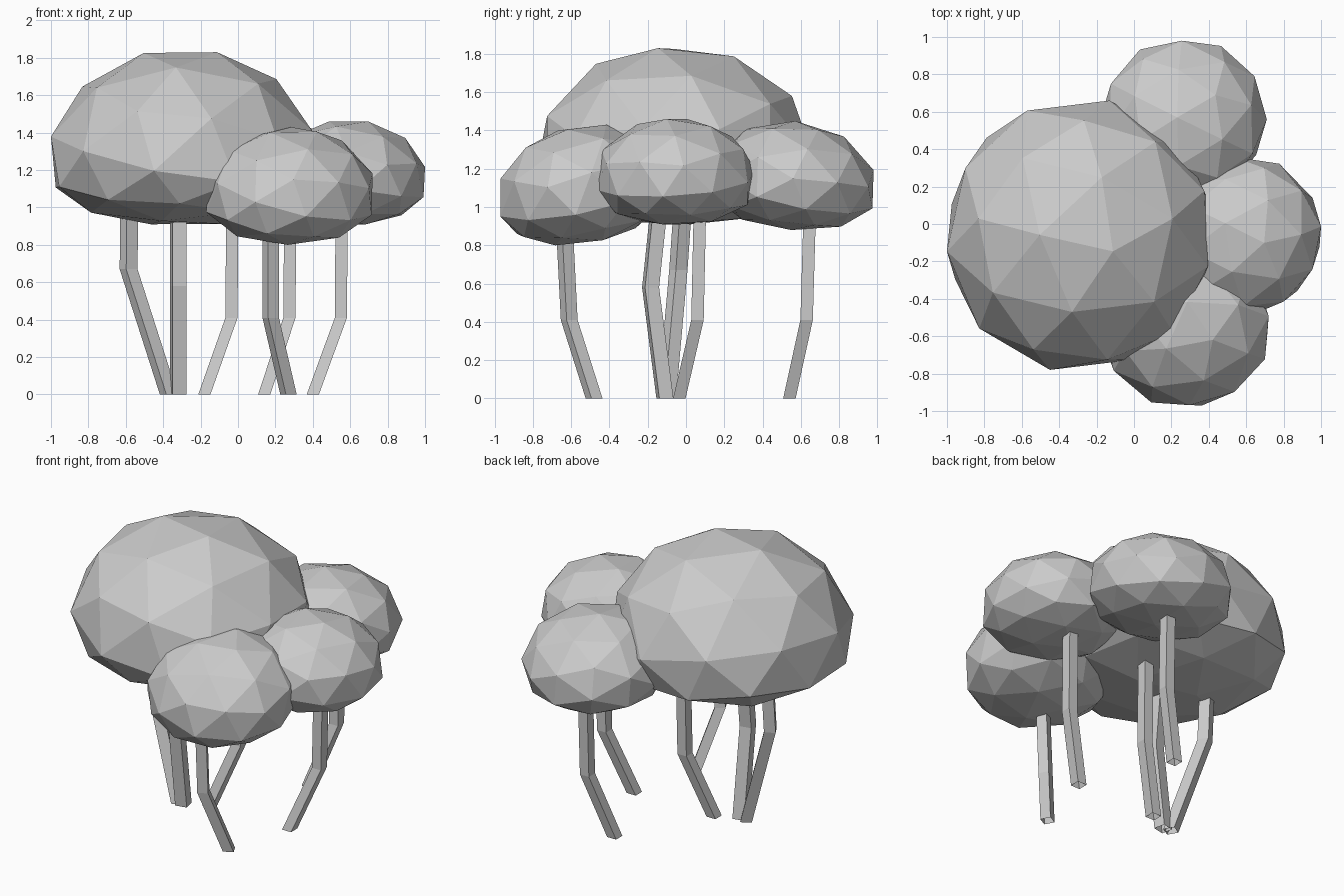
import bpy
import bmesh
from math import radians
from mathutils import Euler, Matrix, Vector

if "Cube" in bpy.data.objects:
    bpy.data.objects.remove(bpy.data.objects["Cube"], do_unlink=True)

grey = bpy.data.materials.new("plain_grey")
grey.use_nodes = True
grey.diffuse_color = (0.6, 0.6, 0.6, 1)
grey.node_tree.nodes["Principled BSDF"].inputs["Base Color"].default_value = grey.diffuse_color


def finish(name, bm):
    mesh = bpy.data.meshes.new(name)
    bm.to_mesh(mesh)
    bm.free()
    mesh.materials.append(grey)
    obj = bpy.data.objects.new(name, mesh)
    bpy.context.collection.objects.link(obj)


def foliage(name, low, high, turn, squash, lean=0):
    """Faceted ball with a flattened underside, fitted to a box."""
    bm = bmesh.new()
    bmesh.ops.create_icosphere(bm, subdivisions=2, radius=1)
    bm.transform(Euler([radians(a) for a in turn]).to_matrix().to_4x4())
    for v in bm.verts:
        if v.co.z < 0:
            v.co.z = -squash * abs(v.co.z) ** 0.75
        v.co.z += lean * v.co.y
    # Stretch each axis to the wanted limits
    for i in range(3):
        values = [v.co[i] for v in bm.verts]
        bottom, size = min(values), max(values) - min(values)
        for v in bm.verts:
            v.co[i] = low[i] + (v.co[i] - bottom) / size * (high[i] - low[i])
    finish(name, bm)


def trunk(name, foot, knee, top, yaw=0, width=0.065):
    """Bent square tube, open at the ground."""
    bm = bmesh.new()
    spin = Matrix.Rotation(radians(yaw), 3, "Z")
    h = width / 2
    corners = [spin @ Vector(c) for c in ((-h, -h, 0), (h, -h, 0), (h, h, 0), (-h, h, 0))]
    rings = [[bm.verts.new(Vector(p) + c) for c in corners] for p in (foot, knee, top)]
    for a, b in zip(rings, rings[1:]):
        for i in range(4):
            j = (i + 1) % 4
            bm.faces.new((a[i], a[j], b[j], b[i]))
    bm.faces.new(rings[-1])
    finish(name, bm)


# Crown: one large clump and three small ones
foliage("large_foliage", (-1, -0.78, 0.91), (0.42, 0.66, 1.83), (12, 10, 25), 0.55)
foliage("front_foliage", (-0.17, -0.97, 0.80), (0.72, -0.13, 1.43), (20, 5, 50), 0.8, 0.12)
foliage("side_foliage", (0.17, -0.48, 0.91), (1.0, 0.36, 1.46), (8, 14, 10), 0.75)
foliage("back_foliage", (-0.18, 0.14, 0.88), (0.71, 0.98, 1.45), (15, 25, 70), 0.75, -0.08)

# Bent trunks
trunk("left_back_trunk", (0.14, 0.54, 0), (0.275, 0.63, 0.41), (0.28, 0.65, 1.1))
trunk("left_front_trunk", (0.27, -0.48, 0), (0.175, -0.61, 0.41), (0.175, -0.64, 1.0), 28)
trunk("left_side_trunk", (0.40, -0.035, 0), (0.55, 0.06, 0.41), (0.555, 0.075, 1.1))
trunk("middle_trunk", (-0.18, -0.035, 0), (-0.035, 0.06, 0.41), (-0.03, 0.075, 1.1))
trunk("right_inner_trunk", (-0.32, -0.11, 0), (-0.32, -0.185, 0.58), (-0.32, -0.13, 1.1), 12, 0.075)
trunk("right_outer_trunk", (-0.37, -0.10, 0), (-0.585, -0.04, 0.67), (-0.58, -0.01, 1.1), 30, 0.07)
